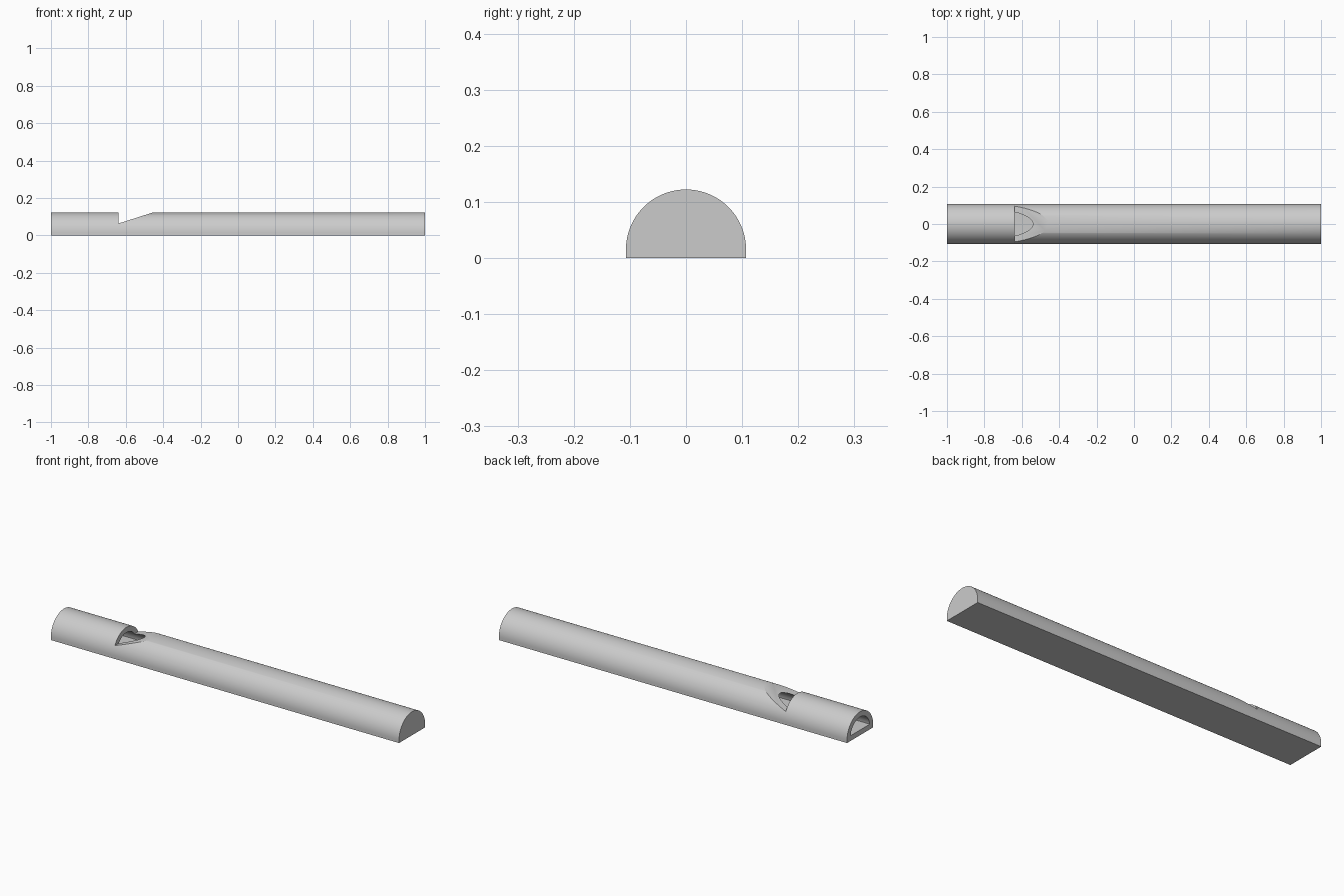
import bpy, bmesh, math

default = bpy.data.objects.get("Cube")
if default:
    bpy.data.objects.remove(default, do_unlink=True)

RADIUS, WALL, AXIS_Z = 0.107, 0.027, 0.015
MOUTH_X = -0.64

grey = bpy.data.materials.new("light grey")
grey.use_nodes = True
colour = (0.6, 0.6, 0.6, 1)
grey.diffuse_color = colour
grey.node_tree.nodes["Principled BSDF"].inputs["Base Color"].default_value = colour


def prism(name, points, offset):
    """Extrude a closed outline of 3D points along an offset."""
    bm = bmesh.new()
    face = bm.faces.new([bm.verts.new(p) for p in points])
    moved = bmesh.ops.extrude_face_region(bm, geom=[face])
    bmesh.ops.translate(bm, vec=offset, verts=[
        v for v in moved["geom"] if isinstance(v, bmesh.types.BMVert)])
    bmesh.ops.recalc_face_normals(bm, faces=bm.faces)
    mesh = bpy.data.meshes.new(name)
    bm.to_mesh(mesh)
    bm.free()
    mesh.materials.append(grey)
    obj = bpy.data.objects.new(name, mesh)
    bpy.context.collection.objects.link(obj)
    return obj


def half_round(name, radius, floor, x0, x1, steps=64):
    """Flat-bottomed arch section running along x."""
    start = math.asin(max(0, floor - AXIS_Z) / radius)
    angles = [start + (math.pi - 2 * start) * i / steps for i in range(steps + 1)]
    points = [(x0, radius * math.cos(a), AXIS_Z + radius * math.sin(a)) for a in angles]
    if floor < AXIS_Z:
        points += [(x0, -radius, floor), (x0, radius, floor)]
    return prism(name, points, (x1 - x0, 0, 0))


# Body, open bore and sloped mouth cut
body = half_round("whistle_body", RADIUS, 0, -1, 1)
bore = half_round("bore_cutter", RADIUS - WALL, WALL, -1.1, 1 - WALL)
mouth = prism("mouth_cutter", [
    (MOUTH_X, -0.2, 0.063), (-0.424, -0.2, 0.132),
    (-0.424, -0.2, 0.2), (MOUTH_X, -0.2, 0.2)], (0, 0.4, 0))

bpy.context.view_layer.objects.active = body
for cutter in (bore, mouth):
    cutter.hide_render = True
    cut = body.modifiers.new(cutter.name, "BOOLEAN")
    cut.operation = "DIFFERENCE"
    cut.solver = "EXACT"
    cut.object = cutter
    bpy.ops.object.modifier_apply(modifier=cut.name)
    bpy.data.objects.remove(cutter, do_unlink=True)

# Smooth round walls with crisp cut edges
bpy.ops.object.select_all(action="DESELECT")
body.select_set(True)
bpy.ops.object.shade_smooth_by_angle(angle=math.radians(30))
